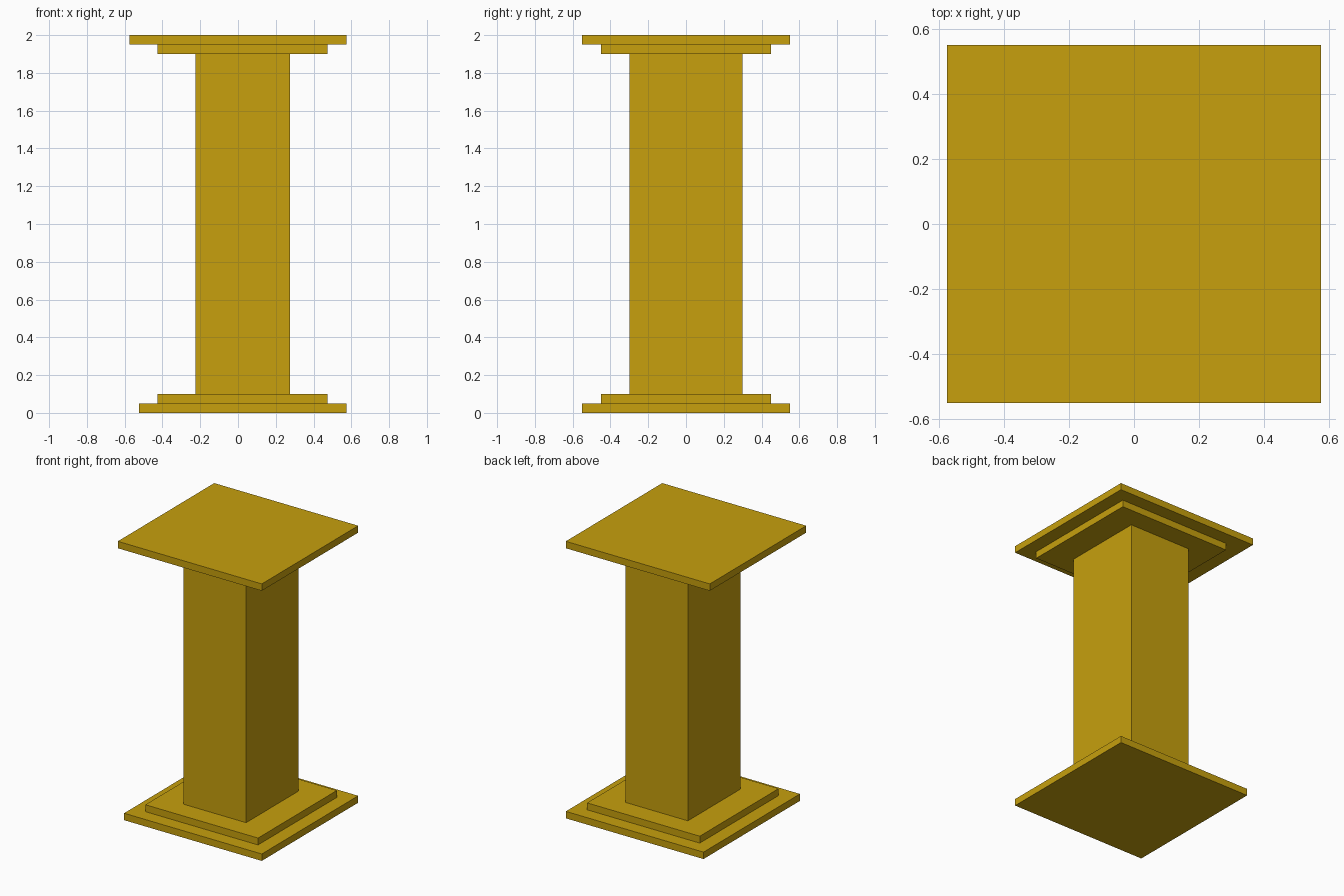
import bpy
import bmesh

cube = bpy.data.objects.get("Cube")
if cube:
    bpy.data.objects.remove(cube, do_unlink=True)

# Single ochre gold colour
gold = bpy.data.materials.new("ochre_gold")
gold.use_nodes = True
COLOUR = (0.57, 0.35, 0.004, 1.0)
gold.diffuse_color = COLOUR
gold.node_tree.nodes["Principled BSDF"].inputs["Base Color"].default_value = COLOUR


def block(name, x0, x1, half_y, z0, z1):
    """Flat-faced box from its x range, half depth and z range."""
    size = (x1 - x0, 2 * half_y, z1 - z0)
    bm = bmesh.new()
    bmesh.ops.create_cube(bm, size=1)
    bmesh.ops.scale(bm, vec=size, verts=bm.verts)
    mesh = bpy.data.meshes.new(name)
    bm.to_mesh(mesh)
    bm.free()
    mesh.materials.append(gold)
    obj = bpy.data.objects.new(name, mesh)
    obj.location = ((x0 + x1) / 2, 0, (z0 + z1) / 2)
    bpy.context.collection.objects.link(obj)
    return obj


# Stepped base
block("base_slab", -0.525, 0.575, 0.55, 0.0, 0.05)
block("base_step", -0.425, 0.475, 0.45, 0.05, 0.10)

# Rectangular shaft
block("shaft", -0.225, 0.275, 0.30, 0.10, 1.90)

# Stepped capital, its top slab overhanging further on the right
block("capital_step", -0.425, 0.475, 0.45, 1.90, 1.95)
block("capital_slab", -0.575, 0.575, 0.55, 1.95, 2.0)
